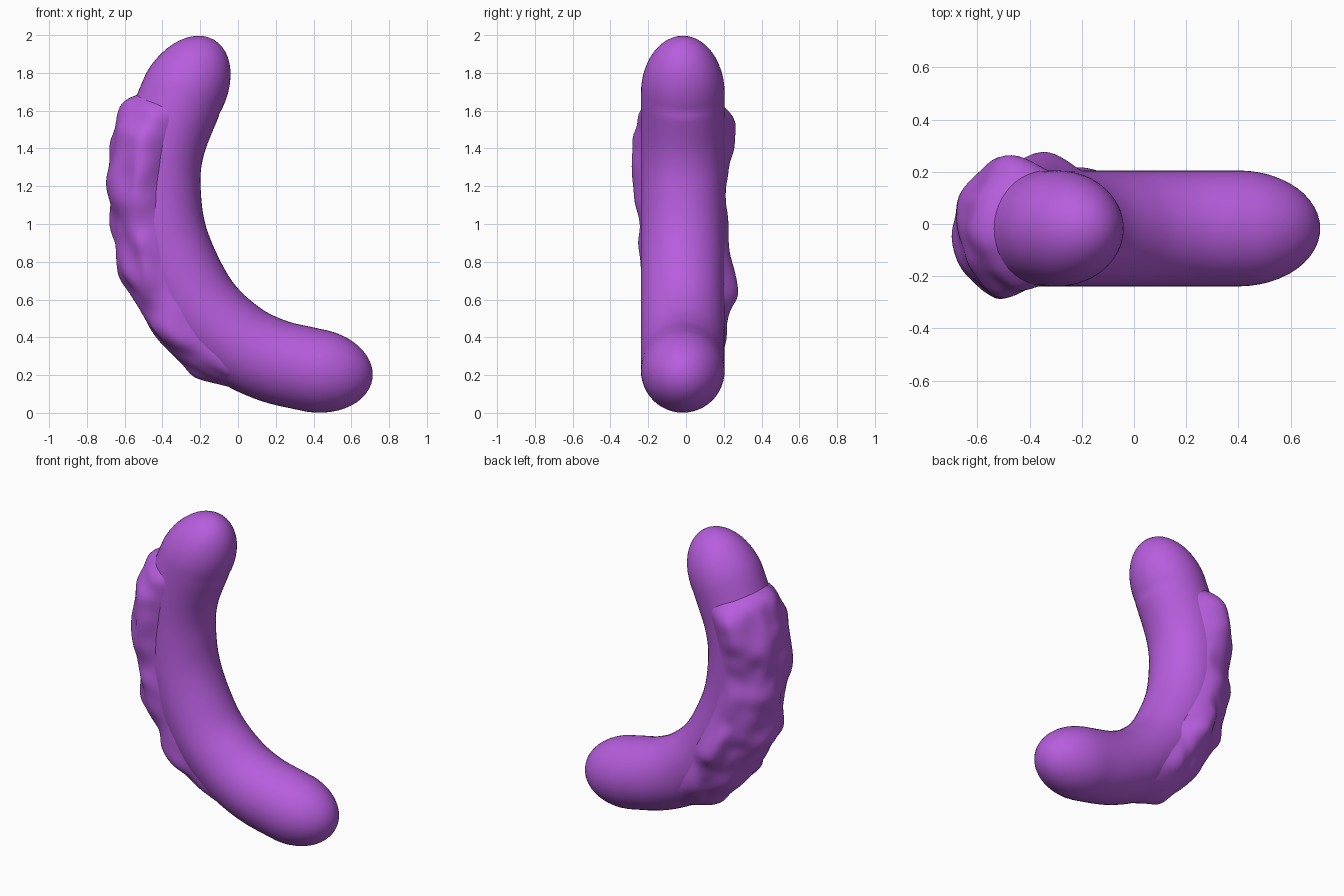
import bpy, bmesh, math, random
from mathutils import Vector

if "Cube" in bpy.data.objects:
    bpy.data.objects.remove(bpy.data.objects["Cube"])

random.seed(4)
R = 0.222
YC = -0.017
mat = bpy.data.materials.new("purple")
mat.diffuse_color = (0.47, 0.11, 0.72, 1)
mat.use_nodes = True
mat.node_tree.nodes["Principled BSDF"].inputs["Base Color"].default_value = mat.diffuse_color

# Centre line in the x-z plane, from the foot to the top
PTS = [(0.40, 0.225), (0.175, 0.28), (-0.025, 0.385), (-0.22, 0.58), (-0.375, 0.90),
       (-0.42, 1.19), (-0.396, 1.42), (-0.293, 1.69)]
PTS = [Vector((x, YC, z)) for x, z in PTS]


def spline(points, n=16):
    ext = [2 * points[0] - points[1]] + points + [2 * points[-1] - points[-2]]
    out = []
    for a, b, c, d in zip(ext, ext[1:], ext[2:], ext[3:]):
        for i in range(n):
            t = i / n
            out.append(0.5 * (2 * b + (c - a) * t + (2 * a - 5 * b + 4 * c - d) * t * t
                              + (3 * b - a - 3 * c + d) * t ** 3))
    return out + [points[-1]]


line = spline(PTS)
lens = [0.0]
for a, b in zip(line, line[1:]):
    lens.append(lens[-1] + (b - a).length)


def frame(s):
    """Point, tangent and outward direction at arc length s."""
    i = min(range(len(lens)), key=lambda k: abs(lens[k] - s))
    i = max(1, min(i, len(line) - 2))
    tan = (line[i + 1] - line[i - 1]).normalized()
    p = line[i] + tan * (s - lens[i])
    return p, tan, Vector((-tan.z, 0, tan.x))


def finish(bm, name):
    bmesh.ops.recalc_face_normals(bm, faces=bm.faces)
    for f in bm.faces:
        f.smooth = True
    me = bpy.data.meshes.new(name)
    bm.to_mesh(me)
    bm.free()
    ob = bpy.data.objects.new(name, me)
    me.materials.append(mat)
    bpy.context.collection.objects.link(ob)
    return ob


def skin(bm, rows, closed):
    for a, b in zip(rows, rows[1:]):
        n = len(a)
        for j in range(n if closed else n - 1):
            k = (j + 1) % n
            bm.faces.new((a[j], a[k], b[k], b[j]))


# Curved body with elongated rounded ends
SIDES, CAP = 48, 12
d0 = Vector((0.99, 0, -0.14)).normalized()
d1 = Vector((0.50, 0, 0.86)).normalized()
stations = []
for k in range(CAP):
    f = math.pi / 2 * (1 - k / CAP)
    stations.append((line[0] + d0 * 0.315 * math.sin(f), -d0, R * math.cos(f)))
for i in range(0, len(line), 2):
    stations.append((line[i], -frame(lens[i])[1] if i < 0 else frame(lens[i])[1], R))
stations[:CAP] = [(p, d * -1, r) for p, d, r in
                  [(p, d, r) for p, d, r in stations[:CAP]]]
# every ring runs foot to top, so foot rings face away from the foot tip
stations[:CAP] = [(p, -d0, r) for p, d, r in stations[:CAP]]
stations[CAP] = (line[0], -d0, R)
stations[-1] = (line[-1], d1, R)
for k in range(1, CAP + 1):
    f = math.pi / 2 * k / CAP
    stations.append((line[-1] + d1 * 0.33 * math.sin(f), d1, R * math.cos(f)))
Y = Vector((0, 1, 0))
bm = bmesh.new()
rows = []
for p, t, r in stations[1:-1]:
    out = Vector((-t.z, 0, t.x))
    rows.append([bm.verts.new(p + r * (out * math.cos(a) + Y * math.sin(a)))
                 for a in (2 * math.pi * j / SIDES for j in range(SIDES))])
skin(bm, rows, True)
for p, ring in ((stations[0][0], rows[0]), (stations[-1][0], rows[-1])):
    tip = bm.verts.new(p)
    for j in range(SIDES):
        bm.faces.new((ring[j], ring[(j + 1) % SIDES], tip))
finish(bm, "curved_body")

# Lumpy crust over the outer side: bumps as (arc length, angle, height)
BUMPS = [(1.62, -72, .06), (1.50, -76, .05), (1.34, -68, .05), (1.10, -66, .04),
         (1.70, 70, .06), (1.58, 75, .04), (1.40, -25, .05), (1.22, 20, .04),
         (1.66, -20, .04), (1.78, 15, .05), (0.84, 84, .09), (0.97, 78, .05),
         (1.02, -25, .06), (0.72, -32, .06), (0.70, 30, .06), (0.50, 5, .05),
         (1.02, 15, .05), (1.56, 25, .05), (0.86, 0, .03)]
S0, S1, NS, NA = 0.32, 1.82, 24, 15
bm = bmesh.new()
rows = []
for i in range(NS + 1):
    u = i / NS
    s = S0 + (S1 - S0) * u
    p, t, out = frame(s)
    lo = -58 - 36 * min(1, u * 1.3)
    hi = 65 + 40 * min(1, u * 3.5)
    end = min(1, u / 0.14, (1 - u) / 0.035)
    row = []
    for j in range(NA + 1):
        v = j / NA
        ang = lo + (hi - lo) * v
        h = 0.034 + random.uniform(-0.02, 0.02)
        for bs, ba, bh in BUMPS:
            h += bh * math.exp(-((s - bs) / 0.08) ** 2 - ((ang - ba) / 20) ** 2)
        edge = min(1, v / 0.13, (1 - v) / 0.2) * end
        r = R - 0.012 + (h + 0.012) * edge
        a = math.radians(ang)
        row.append(bm.verts.new(p + r * (out * math.cos(a) + Y * math.sin(a))))
    rows.append(row)
skin(bm, rows, False)
crust = finish(bm, "lumpy_crust")
sub = crust.modifiers.new("smooth", 'SUBSURF')
sub.levels = sub.render_levels = 2
